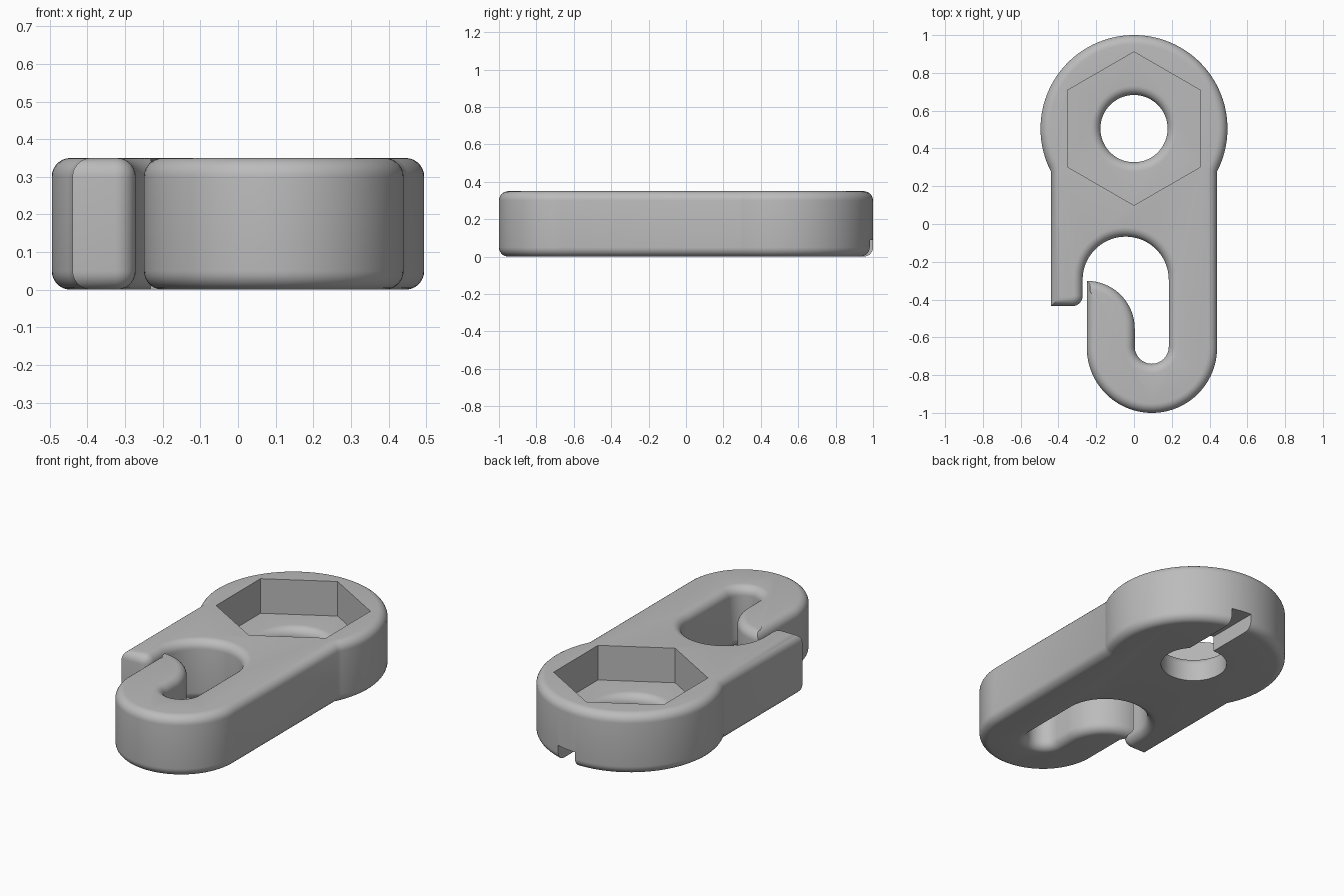
import bpy, bmesh
from math import sin, cos, radians, degrees, acos, pi
from mathutils import Vector

default = bpy.data.objects.get("Cube")
if default:
    bpy.data.objects.remove(default, do_unlink=True)

HEIGHT, FILLET, STEPS = 0.35, 0.05, 7
HEAD_Y, HEAD_R, HALF_W = 0.505, 0.495, 0.44
FLOOR_Z = 0.15

grey = bpy.data.materials.new("plain grey")
grey.use_nodes = True
grey.diffuse_color = (0.5, 0.5, 0.5, 1)
grey.node_tree.nodes["Principled BSDF"].inputs["Base Color"].default_value = (0.5, 0.5, 0.5, 1)


def arc(cx, cy, r, start, end, n):
    """Points on an arc, angles in degrees."""
    angles = [radians(start + (end - start) * i / n) for i in range(n + 1)]
    return [Vector((cx + r * cos(a), cy + r * sin(a))) for a in angles]


def inset(points, d):
    """Move a counter-clockwise outline inwards with mitred corners."""
    result = []
    for i, p in enumerate(points):
        e1 = (p - points[i - 1]).normalized()
        e2 = (points[(i + 1) % len(points)] - p).normalized()
        n1, n2 = Vector((-e1.y, e1.x)), Vector((-e2.y, e2.x))
        result.append(p + (n1 + n2) * d / (1 + n1.dot(n2)))
    return result


def loft(name, rings):
    """Closed solid through a stack of rings, each a list of 3D points."""
    bm = bmesh.new()
    loops = [[bm.verts.new(p) for p in ring] for ring in rings]
    n = len(loops[0])
    for low, high in zip(loops, loops[1:]):
        for i in range(n):
            j = (i + 1) % n
            bm.faces.new((low[i], low[j], high[j], high[i]))
    bm.faces.new(loops[0][::-1])
    bm.faces.new(loops[-1])
    mesh = bpy.data.meshes.new(name)
    bm.to_mesh(mesh)
    bm.free()
    mesh.materials.append(grey)
    obj = bpy.data.objects.new(name, mesh)
    bpy.context.collection.objects.link(obj)
    return obj


def ring(points, z):
    return [(p.x, p.y, z) for p in points]


def cut(target, cutter):
    """Subtract the cutter and discard it."""
    bpy.context.view_layer.objects.active = target
    mod = target.modifiers.new("cut", "BOOLEAN")
    mod.operation, mod.solver, mod.object = "DIFFERENCE", "EXACT", cutter
    bpy.ops.object.modifier_apply(modifier=mod.name)
    bpy.data.objects.remove(cutter, do_unlink=True)


# Outline: round head, short prong, slot, curled hook
meet = degrees(acos(HALF_W / HEAD_R))
outline = arc(0, HEAD_Y, HEAD_R, -meet, 180 + meet, 72)
outline.append(Vector((-HALF_W, -0.435)))
outline += arc(-0.327, -0.38, 0.055, 270, 360, 8)
outline += arc(-0.044, -0.295, 0.228, 180, 0, 36)
outline += arc(0.094, -0.65, 0.09, 0, -180, 24)
outline += arc(-0.25, -0.555, 0.254, 0, 90, 20)
outline += arc(0.095, -0.655, 0.345, 180, 360, 48)

# Body with rounded top and bottom edges
quarter = [pi / 2 * i / STEPS for i in range(STEPS + 1)]
profile = [(FILLET * (1 - sin(a)), FILLET * (1 - cos(a))) for a in quarter]
profile += [(d, HEIGHT - z) for d, z in reversed(profile)]
body = loft("hook_body", [ring(inset(outline, d), z) for d, z in profile])

# Hexagonal nut pocket
cut(body, loft("nut_pocket", [ring(arc(0, HEAD_Y, 0.406, 30, 330, 5), z) for z in (FLOOR_Z, 0.5)]))

# Bolt hole, flared where it meets the pocket floor
hole = [(0.178, -0.1)]
hole += [(0.178 + FILLET * (1 - cos(a)), FLOOR_Z - FILLET * (1 - sin(a))) for a in quarter]
hole.append((0.178 + FILLET, FLOOR_Z + 0.05))
cut(body, loft("bolt_hole", [ring(arc(0, HEAD_Y, r, 0, 354, 59), z) for r, z in hole]))

# Groove under the head, from the hole to the rear edge
corners = [Vector(c) for c in ((0.01, 0.55), (0.13, 0.55), (0.13, 1.1), (0.01, 1.1))]
cut(body, loft("groove", [ring(corners, z) for z in (-0.1, 0.09)]))

bpy.ops.object.select_all(action="DESELECT")
body.select_set(True)
bpy.context.view_layer.objects.active = body
bpy.ops.object.shade_smooth_by_angle(angle=radians(30))
